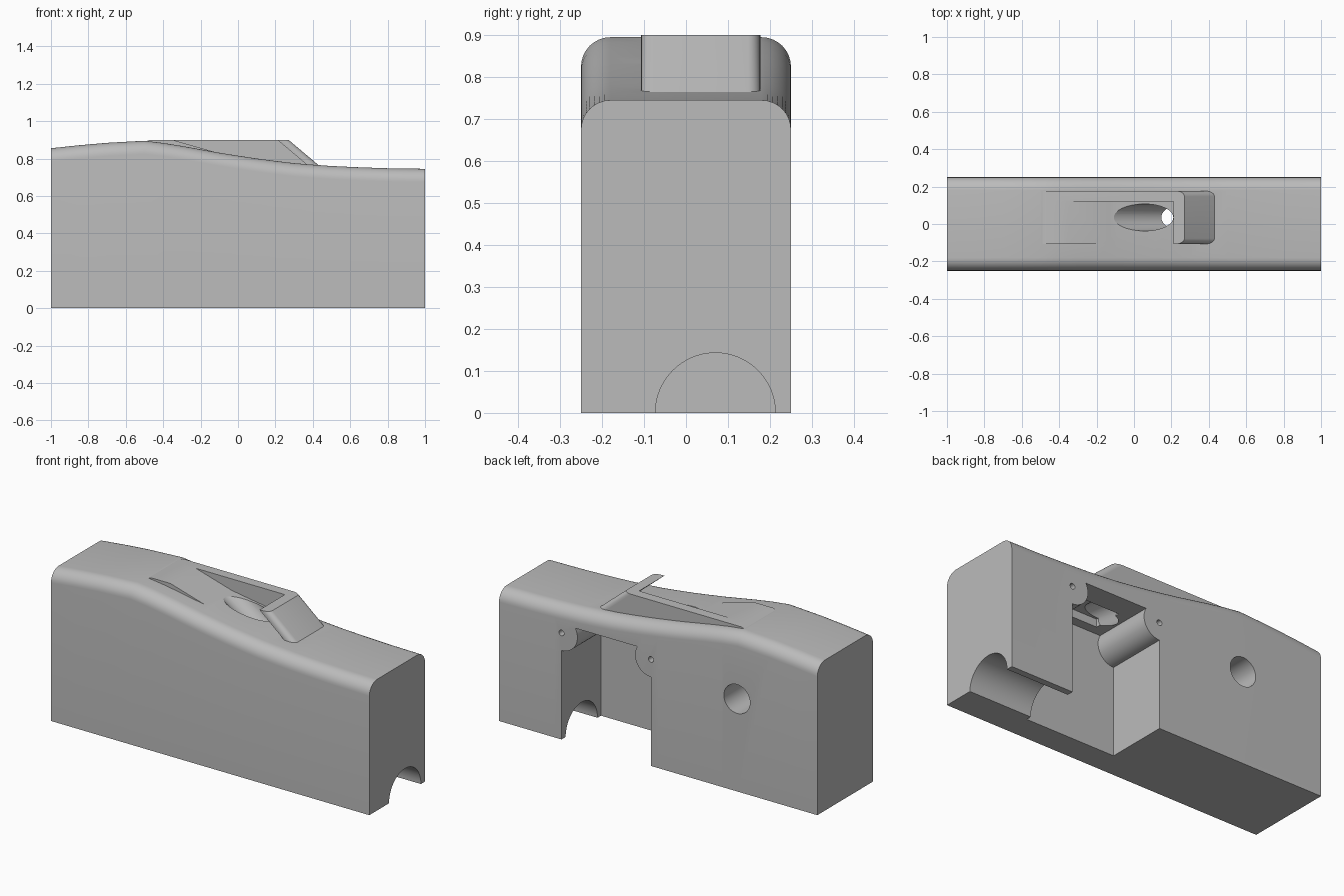
import bpy, bmesh, math
from mathutils import Vector

cube = bpy.data.objects.get("Cube")
if cube:
    bpy.data.objects.remove(cube, do_unlink=True)

grey = bpy.data.materials.new("plain_grey")
grey.use_nodes = True
colour = (0.5, 0.5, 0.5, 1)
grey.diffuse_color = colour
grey.node_tree.nodes["Principled BSDF"].inputs["Base Color"].default_value = colour


def make(name, bm):
    bmesh.ops.recalc_face_normals(bm, faces=bm.faces[:])
    mesh = bpy.data.meshes.new(name)
    bm.to_mesh(mesh)
    bm.free()
    mesh.materials.append(grey)
    ob = bpy.data.objects.new(name, mesh)
    bpy.context.collection.objects.link(ob)
    return ob


def loft(name, rings):
    bm = bmesh.new()
    loops = [[bm.verts.new(p) for p in ring] for ring in rings]
    n = len(loops[0])
    for a, b in zip(loops, loops[1:]):
        for i in range(n):
            j = (i + 1) % n
            bm.faces.new((a[i], a[j], b[j], b[i]))
    bm.faces.new(loops[0])
    bm.faces.new(loops[-1])
    return make(name, bm)


def slab(name, profile, y0, y1):
    return loft(name, [[(x, y, z) for x, z in profile] for y in (y0, y1)])


def box(name, x0, x1, y0, y1, z0, z1):
    return slab(name, [(x0, z0), (x1, z0), (x1, z1), (x0, z1)], y0, y1)


def rod(name, start, end, radius, sides=48):
    start, end = Vector(start), Vector(end)
    turn = (end - start).to_track_quat('Z', 'Y')
    angles = [math.tau * i / sides for i in range(sides)]
    return loft(name, [[c + turn @ Vector((radius * math.cos(a), radius * math.sin(a), 0))
                        for a in angles] for c in (start, end)])


def combine(target, tool, operation):
    mod = target.modifiers.new(operation, 'BOOLEAN')
    mod.operation = operation
    mod.solver = 'EXACT'
    mod.object = tool
    bpy.ops.object.select_all(action='DESELECT')
    bpy.context.view_layer.objects.active = target
    target.select_set(True)
    bpy.ops.object.modifier_apply(modifier=mod.name)
    bpy.data.objects.remove(tool, do_unlink=True)


# Block with a curved, round-shouldered top
top = [(-1, .855), (-.85, .871), (-.7, .884), (-.5, .895), (-.4, .883), (-.3, .867),
       (-.2, .849), (-.1, .831), (0, .815), (.1, .80), (.2, .787), (.3, .775),
       (.4, .767), (.5, .76), (.65, .753), (.8, .748), (1, .745)]
R, HALF = .07, .25
quarter = [math.pi / 2 * i / 8 for i in range(9)]


def section(x, z):
    right = [(x, HALF - R + R * math.cos(a), z - R + R * math.sin(a)) for a in quarter]
    left = [(px, -py, pz) for px, py, pz in reversed(right)]
    return [(x, -HALF, 0), (x, HALF, 0)] + right + left


body = loft("block_body", [section(x, z) for x, z in top])

# Raised guard: rear wedge, side ridge and slanted front plate
combine(body, slab("wedge", [(-.5, .89), (-.47, .9), (-.35, .9), (-.1, .828),
                             (-.1, .79), (-.45, .84)], -.107, .13), 'UNION')
combine(body, slab("ridge", [(-.5, .89), (-.47, .9), (.22, .9), (.416, .735),
                             (.2, .75), (-.45, .84)], .12, .177), 'UNION')
plate = slab("plate", [(.21, .9), (.27, .9), (.466, .735), (.406, .735)], -.107, .177)
bm = bmesh.new()
bm.from_mesh(plate.data)
outer = [e for e in bm.edges
         if abs(e.verts[0].co.z - e.verts[1].co.z) > .1
         and max(v.co.x for v in e.verts) > .45]
bmesh.ops.bevel(bm, geom=outer, offset=.03, segments=6, profile=.5, affect='EDGES')
bm.to_mesh(plate.data)
bm.free()
combine(body, plate, 'UNION')

# Back pocket, leaving a round boss in each upper corner
X0, X1, BOSS_Z = .045, .607, .605
pocket = box("pocket", X0, X1, -.104, .4, -.1, .655)
for x in (X0, X1):
    combine(pocket, rod("boss", (x, -.2, BOSS_Z), (x, .5, BOSS_Z), .1), 'DIFFERENCE')
combine(body, pocket, 'DIFFERENCE')
combine(body, box("ceiling_recess", .2, .45, -.05, .12, .6, .70), 'DIFFERENCE')

# Screw holes, blind round hole and end channel
for x in (X0, X1):
    combine(body, rod("screw_hole", (x, .05, BOSS_Z), (x, .4, BOSS_Z), .016, 20), 'DIFFERENCE')
combine(body, rod("blind_hole", (-.495, -.1, .525), (-.495, .4, .525), .082), 'DIFFERENCE')
combine(body, rod("channel", (.5, .07, 0), (1.2, .07, 0), .143, 64), 'DIFFERENCE')

# Slanted outlet from the top surface into the pocket
slope = math.tan(math.radians(35))
combine(body, rod("outlet", (-.08, .035, .81 + .13 * slope),
                  (.33, .035, .81 - .28 * slope), .072), 'DIFFERENCE')

bpy.ops.object.select_all(action='DESELECT')
body.select_set(True)
bpy.context.view_layer.objects.active = body
bpy.ops.object.shade_smooth_by_angle(angle=math.radians(25))
